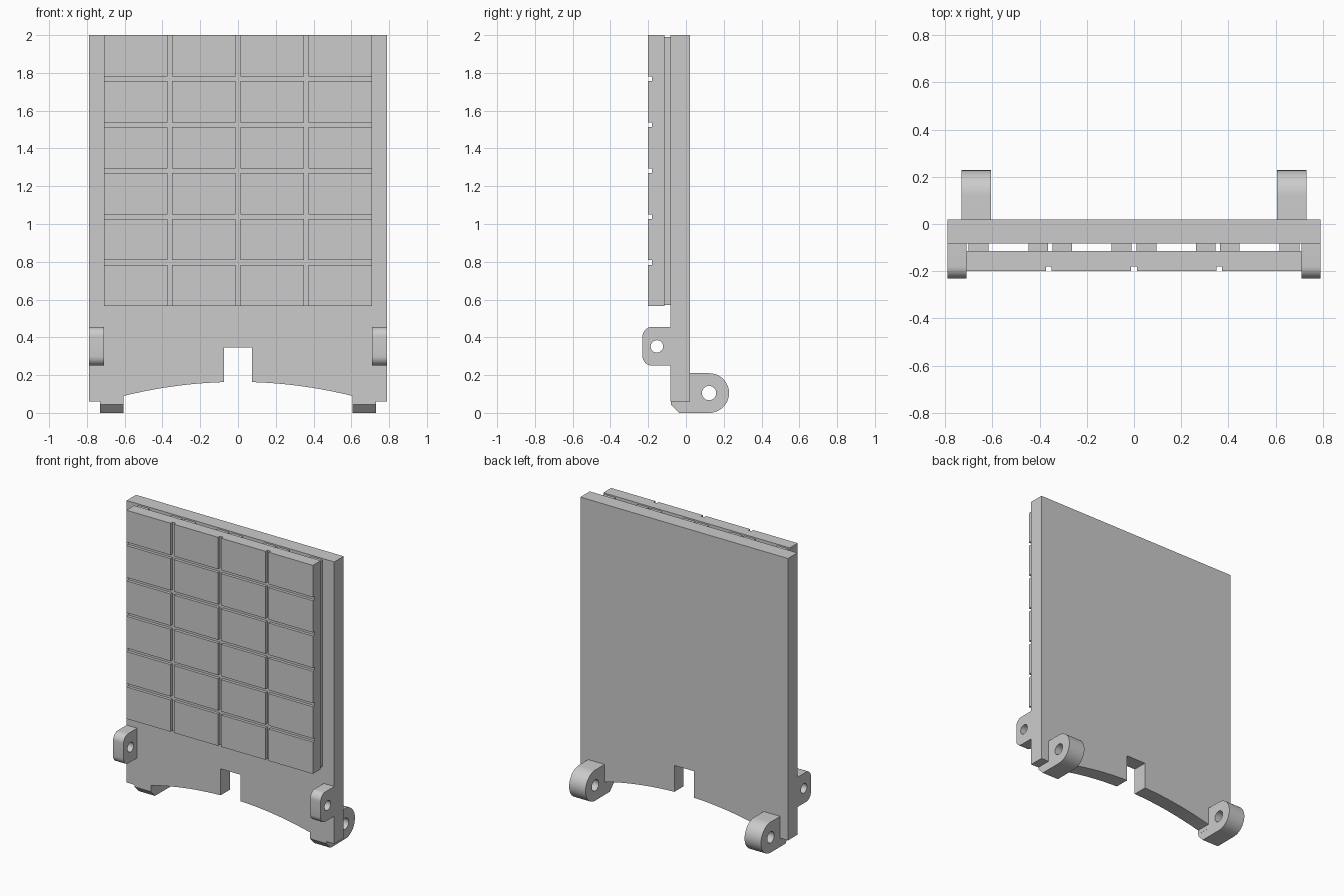
import bpy, bmesh
from math import sin, cos, pi, radians
from mathutils import Matrix

cube = bpy.data.objects.get("Cube")
if cube:
    bpy.data.objects.remove(cube)

GREY = (0.6, 0.6, 0.6, 1)
grey = bpy.data.materials.new("plain_grey")
grey.use_nodes = True
grey.diffuse_color = GREY
grey.node_tree.nodes["Principled BSDF"].inputs["Base Color"].default_value = GREY

# Local profile axes to world: profile in XZ (thickness on y) or YZ (thickness on x)
XZ = Matrix(((1, 0, 0, 0), (0, 0, -1, 0), (0, 1, 0, 0), (0, 0, 0, 1)))
YZ = Matrix(((0, 0, 1, 0), (1, 0, 0, 0), (0, 1, 0, 0), (0, 0, 0, 1)))


def add_object(name, bm):
    mesh = bpy.data.meshes.new(name)
    bm.to_mesh(mesh)
    bm.free()
    mesh.materials.append(grey)
    obj = bpy.data.objects.new(name, mesh)
    bpy.context.collection.objects.link(obj)
    return obj


def arc(cx, cy, r, start, end, steps=16):
    angles = [radians(start + (end - start) * i / steps) for i in range(steps + 1)]
    return [(cx + r * cos(a), cy + r * sin(a)) for a in angles]


def extrude_profile(name, loops, thickness, frame, offset):
    """Extrude an outline, with optional hole loops, into a solid."""
    curve = bpy.data.curves.new(name + "_profile", "CURVE")
    curve.dimensions = "2D"
    curve.fill_mode = "BOTH"
    curve.extrude = thickness / 2
    for loop in loops:
        spline = curve.splines.new("POLY")
        spline.points.add(len(loop) - 1)
        for point, (u, v) in zip(spline.points, loop):
            point.co = (u, v, 0, 1)
        spline.use_cyclic_u = True
    helper = bpy.data.objects.new(name + "_profile", curve)
    bpy.context.collection.objects.link(helper)
    bpy.context.view_layer.update()
    flat = bpy.data.meshes.new_from_object(helper)
    bm = bmesh.new()
    bm.from_mesh(flat)
    bpy.data.objects.remove(helper)
    bpy.data.curves.remove(curve)
    bpy.data.meshes.remove(flat)
    bmesh.ops.remove_doubles(bm, verts=bm.verts, dist=1e-5)
    bm.transform(Matrix.Translation(offset) @ frame)
    bmesh.ops.recalc_face_normals(bm, faces=bm.faces)
    obj = add_object(name, bm)
    bpy.ops.object.select_all(action="DESELECT")
    obj.select_set(True)
    bpy.context.view_layer.objects.active = obj
    bpy.ops.object.shade_smooth_by_angle(angle=radians(30))
    return obj


def add_box(bm, x0, x1, y0, y1, z0, z1):
    move = Matrix.Translation(((x0 + x1) / 2, (y0 + y1) / 2, (z0 + z1) / 2))
    size = Matrix.Diagonal((x1 - x0, y1 - y0, z1 - z0, 1))
    bmesh.ops.create_cube(bm, size=1, matrix=move @ size)


# Back plate: arched lower edge with a central notch
arch = [(0.605 + (0.075 - 0.605) * i / 16) for i in range(17)]
half = [(0.79, 2.0), (0.79, 0.06), (0.605, 0.06)]
half += [(x, 0.163 - 0.073 * (x * x - 0.0056) / 0.36) for x in arch]
half += [(0.075, 0.345)]
outline = half + [(-x, z) for x, z in reversed(half)]
extrude_profile("back_plate", [outline], 0.102, XZ, (0, -0.031, 0))

# Front panel: slab carrying a grid of raised tiles
W, BOTTOM, TOP, GAP = 0.71, 0.565, 2.0, 0.024
COLS, ROWS = 4, 6
bm = bmesh.new()
add_box(bm, -W, W, -0.18, -0.115, BOTTOM, TOP)
add_object("panel_slab", bm)

tile_w = (2 * W - (COLS - 1) * GAP) / COLS
tile_h = (TOP - BOTTOM - (ROWS - 1) * GAP) / ROWS
bm = bmesh.new()
for col in range(COLS):
    for row in range(ROWS):
        x = -W + col * (tile_w + GAP)
        z = BOTTOM + row * (tile_h + GAP)
        add_box(bm, x, x + tile_w, -0.2, -0.18, z, z + tile_h)
add_object("panel_tiles", bm)

# Vertical ribs holding the panel off the plate
bm = bmesh.new()
for side in (-1, 1):
    for centre in (0.053, 0.304, 0.406, 0.659):
        x = side * centre
        add_box(bm, x - 0.042, x + 0.042, -0.115, -0.08, 0.57, 1.99)
add_object("spacer_ribs", bm)

# Front lugs: rounded front corners and a pin hole
front = [(-0.08, 0.25)] + arc(-0.18, 0.3, 0.05, 270, 180, 8)
front += arc(-0.18, 0.405, 0.05, 180, 90, 8) + [(-0.08, 0.455)]
front_hole = arc(-0.154, 0.352, 0.033, 0, 360, 24)[:-1]

# Rear lugs: round end, pin hole and a chamfered foot under the plate
rear = [(-0.08, 0.06), (-0.08, 0.045), (-0.037, 0)]
rear += arc(0.123, 0.105, 0.105, -90, 90, 24) + [(0.02, 0.21), (0.02, 0.06)]
rear_hole = arc(0.122, 0.105, 0.038, 0, 360, 24)[:-1]

for side, label in ((1, "left"), (-1, "right")):
    extrude_profile("front_lug_" + label, [front, front_hole], 0.08, YZ,
                    (side * 0.75, 0, 0))
    extrude_profile("rear_lug_" + label, [rear, rear_hole], 0.125, YZ,
                    (side * 0.668, 0, 0))
